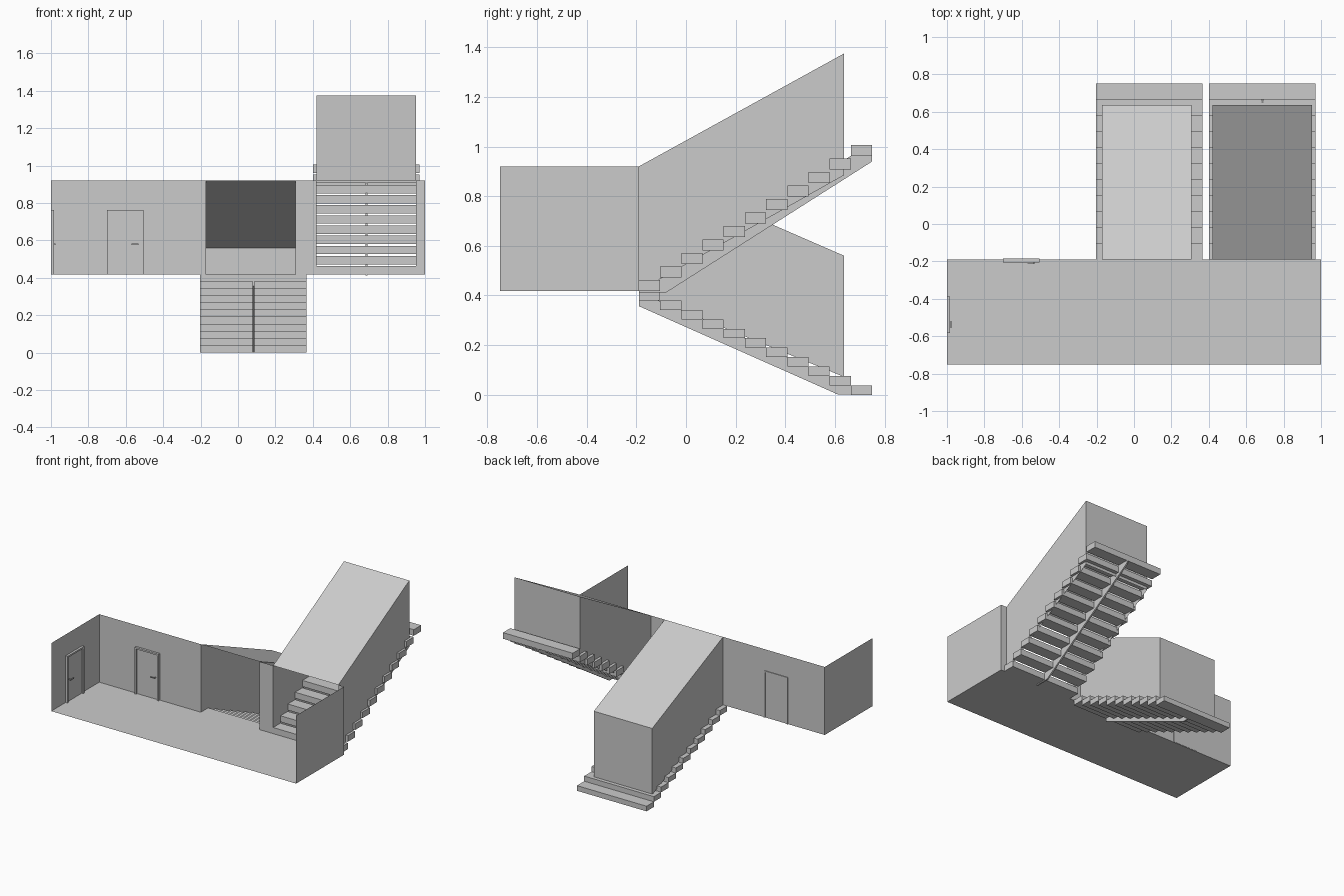
import bpy

if "Cube" in bpy.data.objects:
    bpy.data.objects.remove(bpy.data.objects["Cube"])

F, T = 0.418, 0.92            # corridor floor and wall top
YB, YE, YS = -0.19, 0.637, 0.75  # back wall, stairwell end, last step end
N = 11                        # steps per flight


def mesh(name, verts, faces):
    me = bpy.data.meshes.new(name)
    me.from_pydata(verts, [], faces)
    me.update()
    ob = bpy.data.objects.new(name, me)
    bpy.context.collection.objects.link(ob)
    return ob


def box(name, a, b):
    lo = [min(p, q) for p, q in zip(a, b)]
    hi = [max(p, q) for p, q in zip(a, b)]
    v = [(x, y, z) for x in (lo[0], hi[0]) for y in (lo[1], hi[1]) for z in (lo[2], hi[2])]
    return mesh(name, v, [(0, 1, 3, 2), (4, 6, 7, 5), (0, 4, 5, 1),
                          (2, 3, 7, 6), (0, 2, 6, 4), (1, 5, 7, 3)])


def panel(name, *pts):
    return mesh(name, pts, [tuple(range(len(pts)))])


def fin(name, x0, x1, prof):
    n = len(prof)
    v = [(x, y, z) for x in (x0, x1) for y, z in prof]
    f = [tuple(range(n))[::-1], tuple(range(n, 2 * n))]
    f += [(i, (i + 1) % n, n + (i + 1) % n, n + i) for i in range(n)]
    return mesh(name, v, f)


# Corridor floor and end walls
panel("corridor_floor", (-1, -0.75, F), (1, -0.75, F), (1, YB, F), (-1, YB, F))
panel("left_wall", (-1, -0.75, F), (-1, YB, F), (-1, YB, T), (-1, -0.75, T))
panel("right_wall", (1, YB, F), (1, -0.75, F), (1, -0.75, T), (1, YB, T))

# Back wall pieces between the stair openings
for i, (a, b) in enumerate([(-1, -0.17), (0.307, 0.42), (0.953, 1)]):
    panel(f"back_wall_{i}", (a, YB, F), (b, YB, F), (b, YB, T), (a, YB, T))


# Stairwell enclosure: two sides, sloped roof and end wall
def shaft(name, x0, x1, zlow0, zlow1, ztop1):
    for side, x in (("left", x0), ("right", x1)):
        pts = [(x, YB, zlow0), (x, YE, zlow1), (x, YE, ztop1), (x, YB, T)]
        panel(f"{name}_{side}_side", *(pts[::-1] if side == "left" else pts))
    panel(name + "_roof", (x0, YB, T), (x1, YB, T), (x1, YE, ztop1), (x0, YE, ztop1))
    panel(name + "_end", (x1, YE, zlow1), (x0, YE, zlow1), (x0, YE, ztop1), (x1, YE, ztop1))


shaft("lower_stairwell", -0.17, 0.307, 0.41, 0.072, 0.56)
shaft("upper_stairwell", 0.42, 0.953, F, 0.885, 1.375)

# Steps
D = (YS - YB) / N
for i in range(N):
    y = YB + i * D
    zt = F * (N - i) / N
    box(f"lower_step_{i}", (-0.203, y, zt - F / N), (0.366, y + D, zt))
    zb = F + i * 0.0543
    box(f"upper_step_{i}", (0.40, y, zb), (0.97, y + D, zb + 0.045))

# Central stringers under the flights
fin("lower_stringer", 0.078, 0.087,
    [(YB, 0.357), (0.61, 0.002), (0.665, 0.002), (0.665, 0.036), (YB + D, 0.38), (YB, 0.38)])
fin("upper_stringer", 0.681, 0.692,
    [(YB, 0.412), (-0.08, 0.412), (YS, 0.94), (YS, 0.965), (YS - D, 0.963), (YB + 0.02, 0.425), (YB, 0.425)])


# Doors: u runs along the wall from the hinge side, d comes out into the corridor
def door(name, place):
    def part(label, u0, u1, d0, d1, z0, z1):
        box(f"{name}_{label}", place(u0, d0, z0), place(u1, d1, z1))
    w, h, t = 0.195, F + 0.345, 0.012
    part("hinge_jamb", 0, t, -0.005, 0.016, F, h)
    part("latch_jamb", w - t, w, -0.005, 0.016, F, h)
    part("head", t, w - t, -0.005, 0.016, h - t, h)
    part("leaf", t, w - t, -0.002, 0.008, F + 0.003, h - t)
    part("handle_stem", w - 0.034, w - 0.027, 0.008, 0.024, F + 0.159, F + 0.166)
    part("handle_lever", w - 0.064, w - 0.027, 0.02, 0.025, F + 0.159, F + 0.166)


door("back_door", lambda u, d, z: (-0.7 + u, YB - d, z))
door("left_door", lambda u, d, z: (-1 + max(d, 0), -0.388 - u, z))
